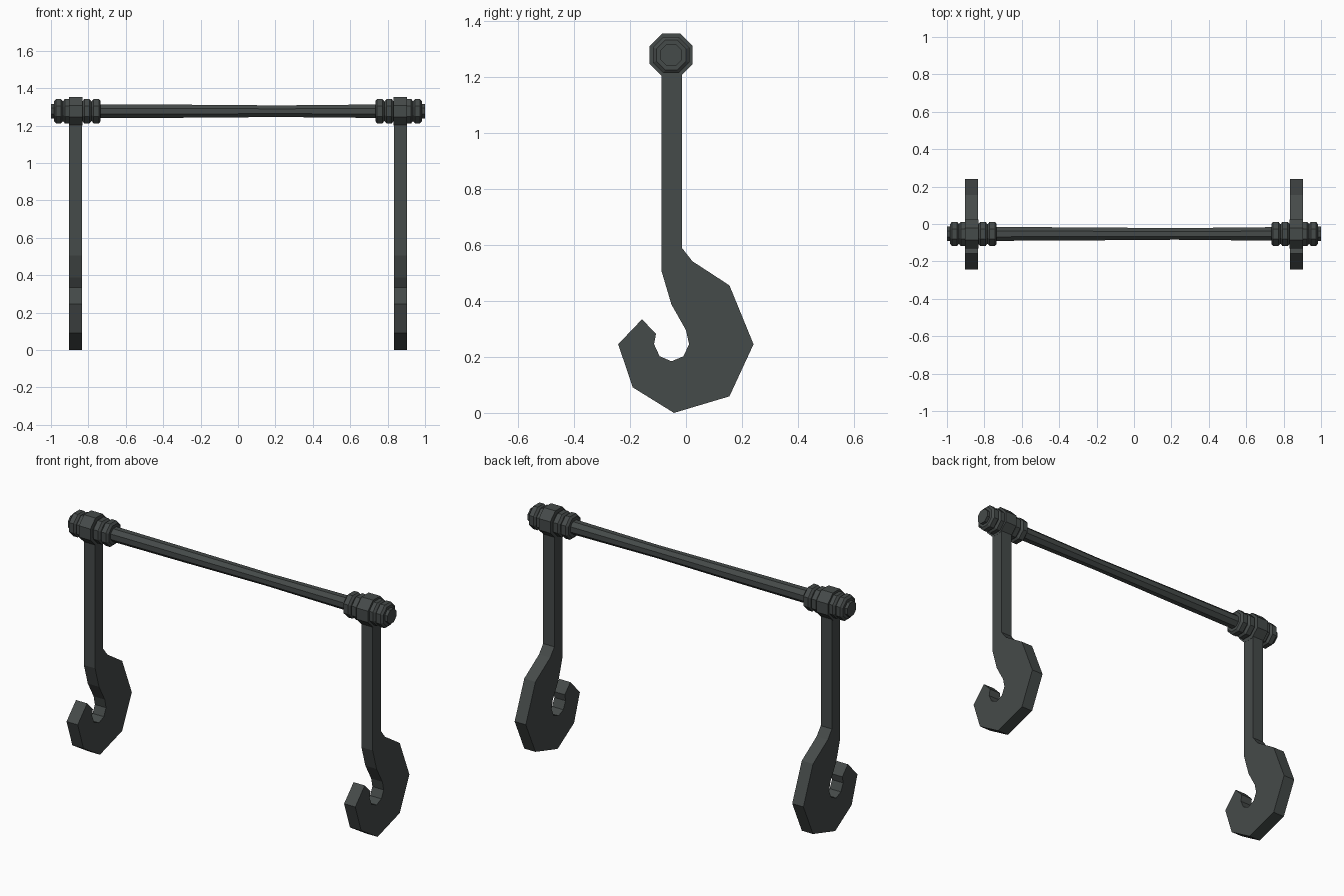
import bpy, bmesh, math

if "Cube" in bpy.data.objects:
    bpy.data.objects.remove(bpy.data.objects["Cube"])

mat = bpy.data.materials.new("dark iron")
mat.diffuse_color = (0.06, 0.069, 0.067, 1)
mat.use_nodes = True
mat.node_tree.nodes["Principled BSDF"].inputs["Base Color"].default_value = mat.diffuse_color
AXIS_Y, AXIS_Z = -0.053, 1.277


def finish(name, bm, mirror=False):
    bmesh.ops.recalc_face_normals(bm, faces=bm.faces)
    me = bpy.data.meshes.new(name)
    bm.to_mesh(me)
    bm.free()
    me.materials.append(mat)
    ob = bpy.data.objects.new(name, me)
    bpy.context.collection.objects.link(ob)
    if mirror:
        ob.modifiers.new("Mirror", 'MIRROR').use_mirror_merge = False
    return ob


def turned(name, stations, mirror=False):
    """Eight-sided solid along the bar axis from (x, half width across flats)."""
    bm = bmesh.new()
    rings = []
    for x, flat in stations:
        r = flat / math.cos(math.pi / 8)
        rings.append([bm.verts.new((x,
                                    AXIS_Y + r * math.cos(math.pi / 8 + i * math.pi / 4),
                                    AXIS_Z + r * math.sin(math.pi / 8 + i * math.pi / 4)))
                      for i in range(8)])
    for a, b in zip(rings, rings[1:]):
        for i in range(8):
            j = (i + 1) % 8
            bm.faces.new((a[i], a[j], b[j], b[i]))
    bm.faces.new(rings[0])
    bm.faces.new(rings[-1])
    return finish(name, bm, mirror)


# Slightly worn crossbar
turned("crossbar", [(-1, .039), (-.74, .037), (-.3, .035), (.22, .031), (.74, .036), (1, .039)])

# Chamfered nuts either side of each hanger eye
for name, x0, x1 in (("outer_nut", .937, .982), ("outer_lock_nut", .89, .935),
                     ("inner_nut", .785, .831), ("inner_lock_nut", .735, .781)):
    c = .009
    turned(name, [(x0 - .001, .053), (x0 + c, .065), (x1 - c, .065), (x1 + .001, .053)], True)

# Hanger eyes
turned("hanger_eye", [(.832, .077), (.904, .077)], True)

# Hooks with shanks: side profile (y, z) extruded across x
profile = [(-.014, 1.23), (-.014, .588), (.023, .541), (.155, .455), (.241, .245),
           (.155, .059), (-.043, 0), (-.19, .091), (-.242, .245), (-.157, .334),
           (-.107, .282), (-.114, .245), (-.094, .202), (-.052, .184), (-.009, .202),
           (.011, .245), (0, .295), (-.052, .387), (-.087, .505), (-.087, 1.23)]
bm = bmesh.new()
face = bm.faces.new([bm.verts.new((.833, y, z)) for y, z in profile])
ext = bmesh.ops.extrude_face_region(bm, geom=[face], use_keep_orig=True)
for v in ext["geom"]:
    if isinstance(v, bmesh.types.BMVert):
        v.co.x = .903
finish("hook", bm, True)
